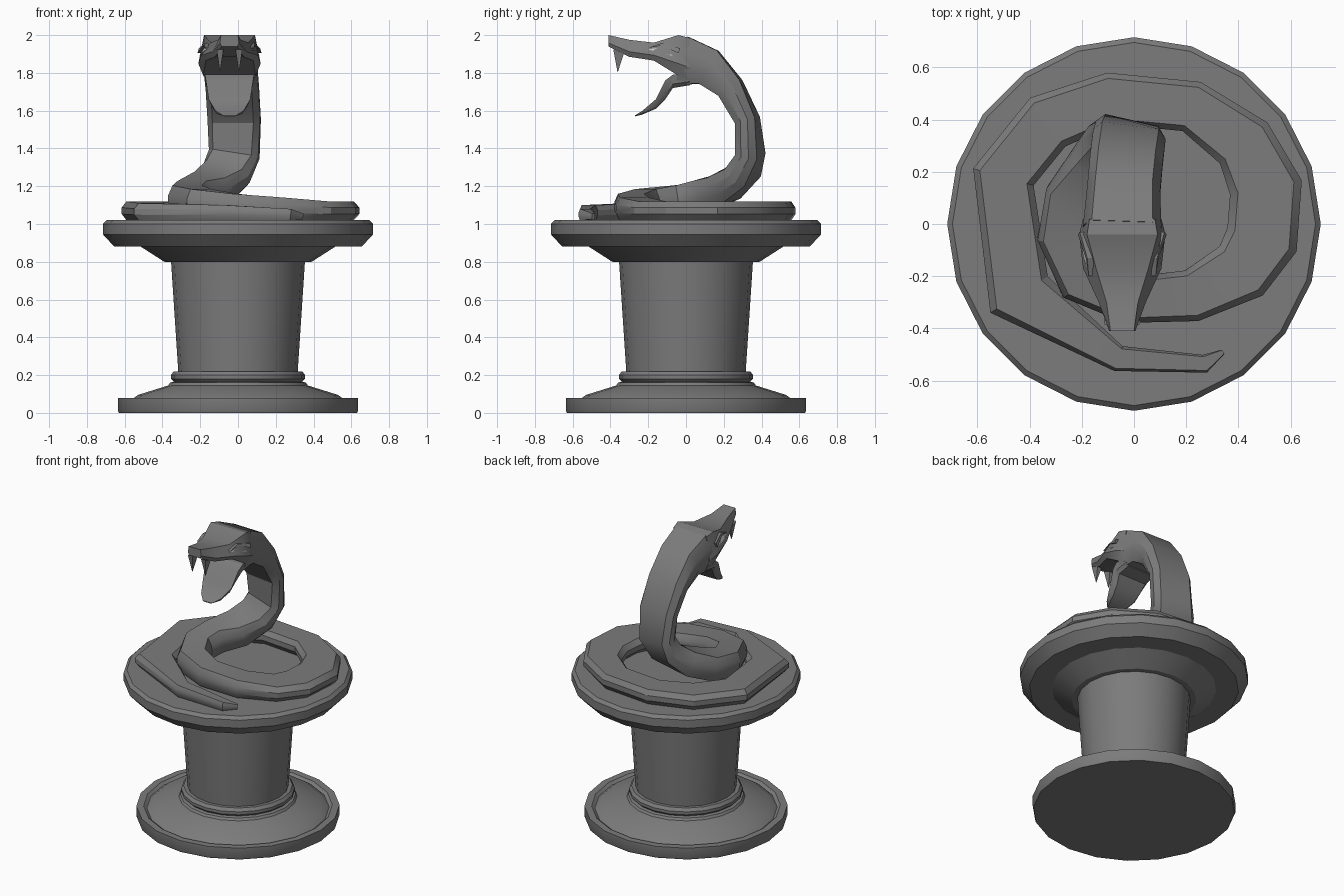
import bpy, bmesh, math
from mathutils import Vector

cube = bpy.data.objects.get("Cube")
if cube:
    bpy.data.objects.remove(cube)


def material(name, value):
    m = bpy.data.materials.new(name)
    m.use_nodes = True
    colour = (value, value, value, 1)
    m.diffuse_color = colour
    m.node_tree.nodes["Principled BSDF"].inputs["Base Color"].default_value = colour
    return m


stone = material("grey stone", 0.2)
pale = material("pale grey", 0.55)
CX = -0.045  # centre line of the head


def loft(name, rings, mat=stone):
    """Skin a list of equal-length closed rings and cap both ends."""
    bm = bmesh.new()
    loops = [[bm.verts.new(p) for p in ring] for ring in rings]
    n = len(loops[0])
    for a, b in zip(loops, loops[1:]):
        for i in range(n):
            j = (i + 1) % n
            bm.faces.new((a[i], a[j], b[j], b[i]))
    bm.faces.new(loops[0])
    bm.faces.new(loops[-1])
    bmesh.ops.recalc_face_normals(bm, faces=bm.faces)
    me = bpy.data.meshes.new(name)
    bm.to_mesh(me)
    bm.free()
    me.materials.append(mat)
    ob = bpy.data.objects.new(name, me)
    bpy.context.collection.objects.link(ob)
    bpy.ops.object.select_all(action='DESELECT')
    ob.select_set(True)
    bpy.context.view_layer.objects.active = ob
    bpy.ops.object.shade_smooth_by_angle(angle=math.radians(30))
    return ob


def circle(r, z, sides=20):
    return [(r * math.cos(math.tau * i / sides), r * math.sin(math.tau * i / sides), z)
            for i in range(sides)]


# Turned pedestal: foot, shaft and table
foot = [(.63, 0), (.635, .01), (.635, .08), (.59, .08), (.57, .065), (.53, .095),
        (.37, .145), (.36, .16), (.34, .165), (.355, .18), (.355, .2), (.34, .22), (.3, .22)]
shaft = [(.315, .2), (.355, .81)]
table = [(.34, .8), (.39, .8), (.515, .88), (.655, .88), (.715, .945), (.715, 1.0), (.695, 1.02)]
for name, profile in (("pedestal_foot", foot), ("pedestal_shaft", shaft), ("pedestal_table", table)):
    loft(name, [circle(r, z) for r, z in profile])

# Coiled body and neck: centre, width and thickness from tail to crown
path = [
    (.34, -.49, 1.04, .02, .03), (.27, -.535, 1.05, .07, .06), (-.06, -.515, 1.06, .1, .08),
    (-.44, -.27, 1.065, .26, .09), (-.5, .18, 1.07, .24, .1), (-.33, .39, 1.07, .23, .1),
    (-.09, .48, 1.07, .2, .1), (.22, .45, 1.07, .2, .1), (.42, .31, 1.07, .24, .1),
    (.505, .14, 1.07, .28, .1), (.49, -.06, 1.07, .28, .1), (.41, -.18, 1.07, .25, .1),
    (.22, -.275, 1.08, .2, .12), (-.02, -.29, 1.095, .18, .13), (-.2, -.21, 1.11, .2, .15),
    (-.27, -.05, 1.125, .2, .16), (-.235, .09, 1.15, .22, .16), (-.14, .2, 1.19, .25, .16),
    (-.06, .3, 1.27, .27, .14), (-.02, .34, 1.37, .27, .12), (-.02, .325, 1.55, .28, .11),
    (-.03, .235, 1.72, .28, .14), (-.04, .12, 1.83, .28, .2), (-.045, -.02, 1.865, .3, .26),
]
SECTION = [(1, -.35), (1, .35), (.78, 1), (-.78, 1), (-1, .35), (-1, -.35), (-.78, -1), (.78, -1)]
points = [Vector(p[:3]) for p in path]
rings, side = [], None
for i, (x, y, z, w, h) in enumerate(path):
    before, after = points[max(i - 1, 0)], points[min(i + 1, len(path) - 1)]
    # Bisect the two adjoining directions so bends keep an even width
    d1, d2 = (points[i] - before).normalized(), (after - points[i]).normalized()
    tangent = (d1 + d2).normalized()
    if z < 1.18:
        side = tangent.cross(Vector((0, 0, 1)))
    else:
        side = side.lerp(Vector((1, 0, 0)), .5)
    side = (side - tangent * side.dot(tangent)).normalized()
    up = side.cross(tangent)
    rings.append([points[i] + side * (u * w / 2) + up * (v * h / 2) for u, v in SECTION])
loft("coiled_body", rings)


# Head pieces are skinned from sections: y, top, bottom, top width, bottom width
def head_ring(y, top, bottom, wt, wb):
    return [(CX - wt / 2, y, top), (CX + wt / 2, y, top),
            (CX + wb / 2, y, bottom + .3 * (top - bottom)), (CX + wb * .42, y, bottom),
            (CX - wb * .42, y, bottom), (CX - wb / 2, y, bottom + .3 * (top - bottom))]


upper = [(.02, 1.985, 1.76, .25, .3), (-.04, 2.0, 1.785, .27, .33), (-.17, 1.96, 1.865, .2, .3),
         (-.3, 1.975, 1.885, .12, .18), (-.41, 2.0, 1.94, .09, .1)]
lower = [(.02, 1.8, 1.735, .25, .25), (-.07, 1.79, 1.72, .26, .25), (-.11, 1.76, 1.66, .25, .22),
         (-.16, 1.66, 1.61, .22, .19), (-.23, 1.6, 1.58, .15, .14), (-.27, 1.575, 1.57, .07, .06)]
loft("upper_jaw", [head_ring(*s) for s in upper])
loft("lower_jaw", [head_ring(*s) for s in lower])


def cheek(y, z):
    """Half width of the upper jaw's upper side at a height."""
    for a, b in zip(upper, upper[1:]):
        if b[0] <= y <= a[0]:
            t = (y - a[0]) / (b[0] - a[0])
            top, bottom, wt, wb = (p + (q - p) * t for p, q in zip(a[1:], b[1:]))
            lip = bottom + .3 * (top - bottom)
            return (wb + (wt - wb) * (z - lip) / (top - lip)) / 2


# Mirrored fangs, eyes and brow ridges
EYE = [(-.2, 1.925), (-.13, 1.935), (-.07, 1.89), (-.13, 1.903)]
BROW = [(-.2, 1.932), (-.13, 1.945), (-.04, 1.905), (-.03, 1.93), (-.13, 1.957)]
for label, s in (("left", 1), ("right", -1)):
    x = CX + s * .05
    base = [(x - .018, -.385, 1.925), (x + .018, -.385, 1.925),
            (x + .016, -.33, 1.9), (x - .016, -.33, 1.9)]
    tip = Vector((x, -.362, 1.8))
    loft(label + "_fang", [base, [tip + (Vector(p) - tip) * .04 for p in base]])
    for part, shape, depth, mat in (("eye", EYE, .005, pale), ("brow", BROW, .016, stone)):
        layers = [[(CX + s * (cheek(y, z) + d), y, z) for y, z in shape] for d in (-.006, depth)]
        loft(label + "_" + part, layers, mat)
